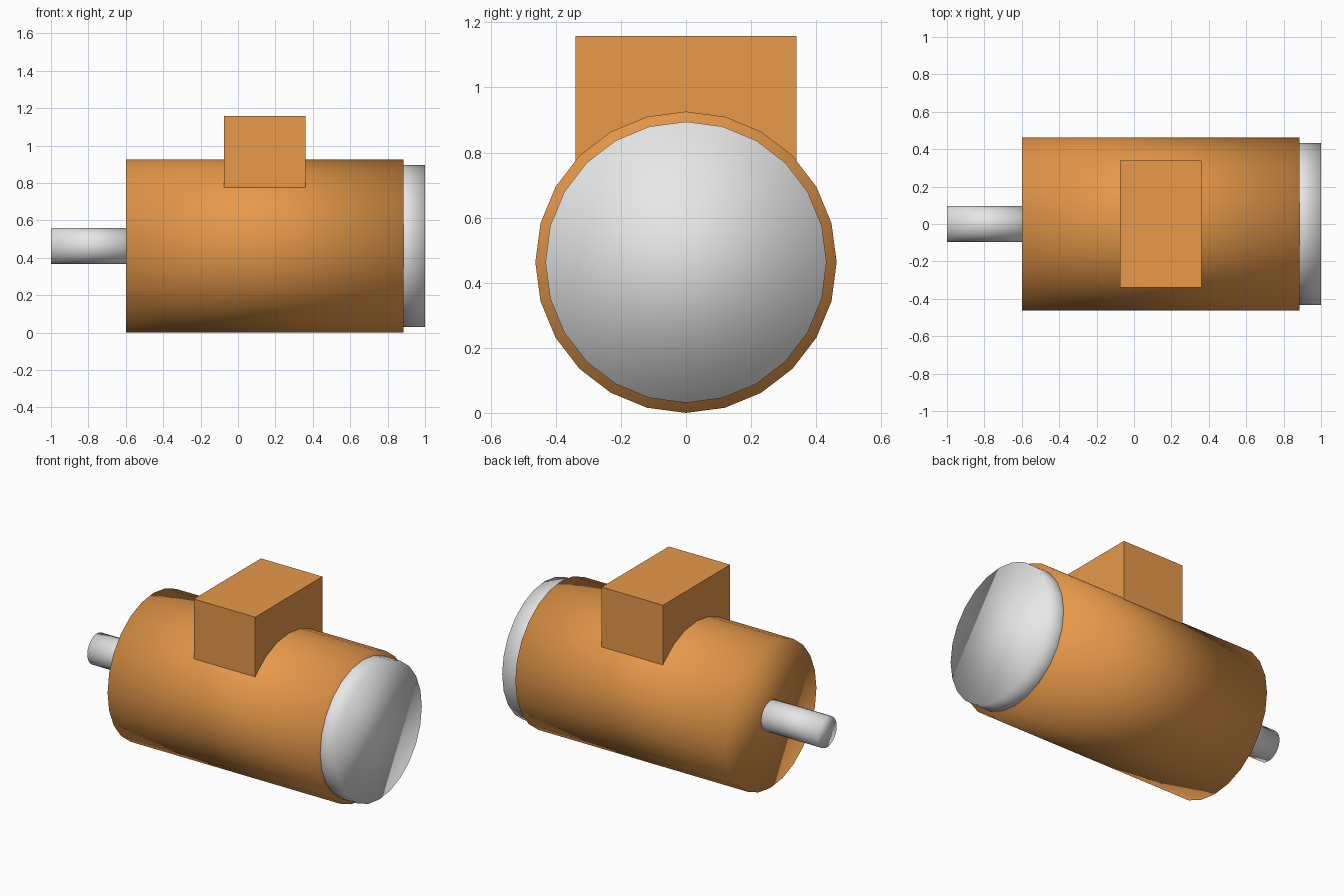
import bpy
import math
from mathutils import Matrix

if "Cube" in bpy.data.objects:
    bpy.data.objects.remove(bpy.data.objects["Cube"])

AXIS_Z = 0.463  # height of the motor axis


def material(name, rgb):
    m = bpy.data.materials.new(name)
    m.diffuse_color = (*rgb, 1.0)
    m.use_nodes = True
    m.node_tree.nodes["Principled BSDF"].inputs["Base Color"].default_value = m.diffuse_color
    return m


orange = material("orange paint", (0.80, 0.32, 0.07))
grey = material("light grey metal", (0.80, 0.80, 0.80))


def x_cylinder(name, x0, x1, radius, mat):
    """Capped 24-sided cylinder along x, smooth shaded over its rims."""
    bpy.ops.mesh.primitive_cylinder_add(vertices=24, radius=radius, depth=x1 - x0)
    ob = bpy.context.object
    ob.name = name
    ob.data.transform(Matrix.Rotation(math.pi / 2, 4, 'Y'))
    ob.location = ((x0 + x1) / 2, 0, AXIS_Z)
    ob.data.materials.append(mat)
    bpy.ops.object.shade_smooth()
    return ob


# Motor body, end cap and drive shaft
x_cylinder("motor_body", -0.60, 0.885, 0.463, orange)
x_cylinder("end_cap", 0.80, 1.00, 0.432, grey)
x_cylinder("drive_shaft", -1.00, -0.55, 0.097, grey)

# Terminal box straddling the top of the body
x0, x1, z0, z1 = -0.075, 0.36, 0.775, 1.158
bpy.ops.mesh.primitive_cube_add(size=1, location=((x0 + x1) / 2, 0, (z0 + z1) / 2))
box = bpy.context.object
box.name = "terminal_box"
box.data.transform(Matrix.Diagonal((x1 - x0, 0.68, z1 - z0, 1)))
box.data.materials.append(orange)
